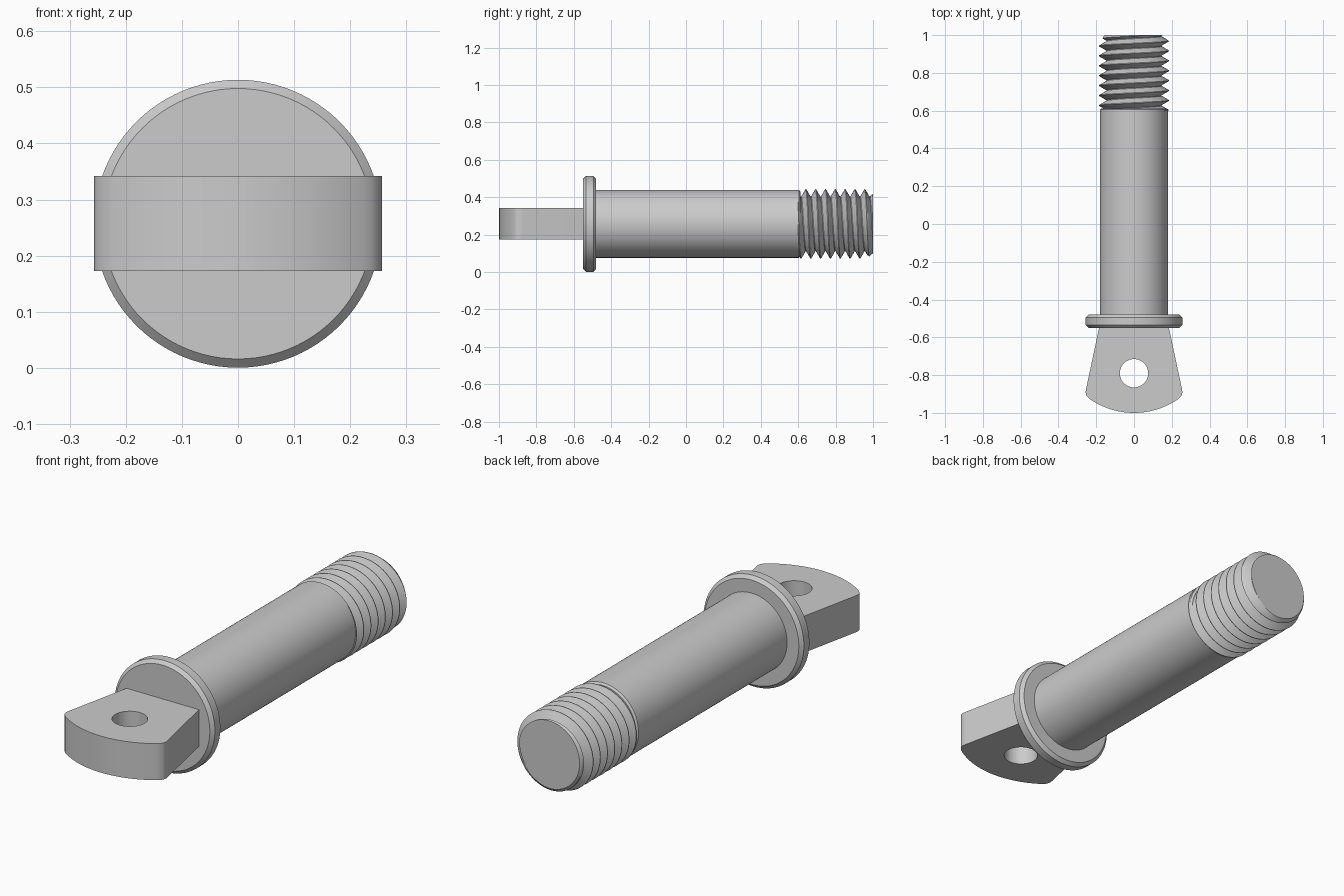
import bpy, bmesh, math

if "Cube" in bpy.data.objects:
    bpy.data.objects.remove(bpy.data.objects["Cube"])

AX = 0.257  # height of the pin axis
TAU = 2 * math.pi


def make(name, bm, angle=30):
    bmesh.ops.remove_doubles(bm, verts=bm.verts, dist=1e-5)
    bmesh.ops.recalc_face_normals(bm, faces=bm.faces)
    me = bpy.data.meshes.new(name)
    bm.to_mesh(me)
    bm.free()
    ob = bpy.data.objects.new(name, me)
    bpy.context.collection.objects.link(ob)
    bpy.ops.object.select_all(action='DESELECT')
    ob.select_set(True)
    bpy.context.view_layer.objects.active = ob
    bpy.ops.object.shade_smooth_by_angle(angle=math.radians(angle))
    return ob


def lathe(name, profile, n=96):
    # profile of (radius, y) turned around the pin axis
    bm = bmesh.new()
    rings = [[bm.verts.new((r * math.cos(TAU * i / n), y, AX + r * math.sin(TAU * i / n)))
              for i in range(n)] for r, y in profile]
    for a, b in zip(rings, rings[1:]):
        for i in range(n):
            j = (i + 1) % n
            bm.faces.new((a[i], a[j], b[j], b[i]))
    bm.faces.new(rings[0])
    bm.faces.new(rings[-1])
    return make(name, bm)


# collar and plain shank
lathe("collar", [(0.241, -0.55), (0.2565, -0.535), (0.2565, -0.495), (0.241, -0.48)])
lathe("shank", [(0.181, -0.482), (0.181, 0.605), (0.172, 0.612)])

# threaded end: V-groove helix, clipped at both ends and chamfered at the tip
Y0, Y1, PITCH, CREST, ROOT = 0.60, 1.0, 0.0525, 0.186, 0.146
PHASES = (0, 0.06, 0.28, 0.5, 0.56, 0.78)


def thread_radius(y, theta):
    p = ((y - Y0) / PITCH + theta / TAU) % 1
    if p < 0.06:
        r = CREST
    elif p < 0.5:
        r = CREST + (ROOT - CREST) * (p - 0.06) / 0.44
    elif p < 0.56:
        r = ROOT
    else:
        r = ROOT + (CREST - ROOT) * (p - 0.56) / 0.44
    return min(r, 0.156 + (Y1 - y) * 0.9)


bm = bmesh.new()
N = 72
cols = []
for i in range(N + 1):
    t = TAU * i / N
    col = []
    for turn in range(-1, 10):
        for ph in PHASES:
            y = Y0 + (turn + ph - t / TAU) * PITCH
            y = max(Y0, min(Y1, y))
            r = thread_radius(y + 1e-7, t)
            # right-handed winding about +y
            col.append(bm.verts.new((r * math.cos(t), y, AX + r * math.sin(t))))
    cols.append(col)
for a, b in zip(cols, cols[1:]):
    for k in range(len(a) - 1):
        bm.faces.new((a[k], a[k + 1], b[k + 1], b[k]))
bmesh.ops.remove_doubles(bm, verts=bm.verts, dist=1e-5)
bmesh.ops.holes_fill(bm, edges=[e for e in bm.edges if e.is_boundary], sides=0)
make("threaded_end", bm)

# flared tab with curved end, rounded corners and a cross hole
right = [(0.184, -0.545), (0.253, -0.870), (0.2565, -0.892), (0.252, -0.908), (0.238, -0.924)]
R, cy = 0.41, -0.59
a0 = math.asin(0.222 / R)
arc = [(R * math.sin(a0 * k / 12), cy - R * math.cos(a0 * k / 12)) for k in range(12, -13, -1)]
outline = right + arc + [(-x, y) for x, y in reversed(right)]
Z0, Z1 = 0.173, 0.342
bm = bmesh.new()
face = bm.faces.new([bm.verts.new((x, y, Z0)) for x, y in outline])
ext = bmesh.ops.extrude_face_region(bm, geom=[face])
for v in ext["geom"]:
    if isinstance(v, bmesh.types.BMVert):
        v.co.z = Z1
tab = make("tab", bm)

bpy.ops.mesh.primitive_cylinder_add(vertices=64, radius=0.075, depth=0.6, location=(0, -0.79, AX))
cutter = bpy.context.object
cutter.name = "hole_cutter"
mod = tab.modifiers.new("hole", 'BOOLEAN')
mod.operation = 'DIFFERENCE'
mod.solver = 'EXACT'
mod.object = cutter
bpy.context.view_layer.objects.active = tab
bpy.ops.object.modifier_apply(modifier=mod.name)
bpy.data.objects.remove(cutter, do_unlink=True)
bpy.ops.object.select_all(action='DESELECT')
tab.select_set(True)
bpy.context.view_layer.objects.active = tab
bpy.ops.object.shade_smooth_by_angle(angle=math.radians(30))
